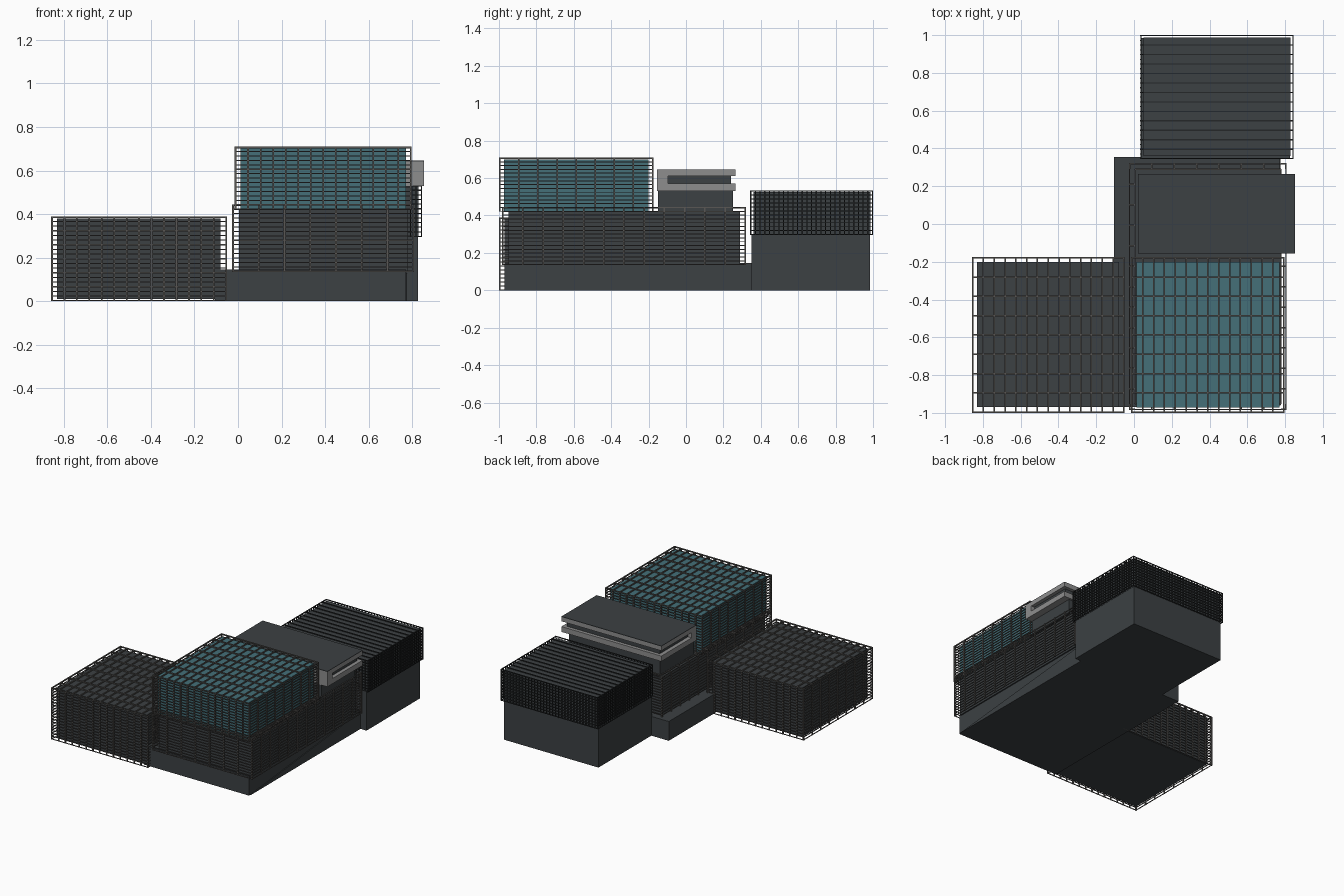
import bpy, bmesh
from mathutils import Vector

if "Cube" in bpy.data.objects:
    bpy.data.objects.remove(bpy.data.objects["Cube"])

def material(name, r, g, b):
    m = bpy.data.materials.new(name)
    m.diffuse_color = (r, g, b, 1)
    m.use_nodes = True
    m.node_tree.nodes["Principled BSDF"].inputs["Base Color"].default_value = m.diffuse_color
    return m

DARK = material("dark_cladding", 0.045, 0.052, 0.056)
TEAL = material("teal_glass", 0.058, 0.16, 0.19)
GREY = material("grey_band", 0.27, 0.27, 0.27)
METAL = material("metal_bars", 0.1, 0.095, 0.09)
BLACK = material("black_bars", 0.018, 0.02, 0.021)

def finish(name, bm, mat):
    bmesh.ops.recalc_face_normals(bm, faces=bm.faces)
    me = bpy.data.meshes.new(name)
    bm.to_mesh(me)
    bm.free()
    me.materials.append(mat)
    ob = bpy.data.objects.new(name, me)
    bpy.context.collection.objects.link(ob)
    return ob

def add_box(bm, lo, hi):
    lo, hi = Vector(lo), Vector(hi)
    vs = bmesh.ops.create_cube(bm, size=1)["verts"]
    for v in vs:
        v.co = Vector([(lo[i] + hi[i]) / 2 + v.co[i] * (hi[i] - lo[i]) for i in range(3)])

def box(name, lo, hi, mat):
    bm = bmesh.new()
    add_box(bm, lo, hi)
    return finish(name, bm, mat)

def steps(a, b, n):
    return [a + (b - a) * i / n for i in range(n + 1)]

def cage(name, lo, hi, nx, ny, nz, mat, roof_x=0, roof_y=0, rim=0, t=0.008, h=0.005):
    """Post-and-rail screen round a block; optional roof bars or a double top rim."""
    bm = bmesh.new()
    (x0, y0, z0), (x1, y1, z1) = lo, hi
    xa, xb, ya, yb = x0 + t / 2, x1 - t / 2, y0 + t / 2, y1 - t / 2
    r, q = t / 2, h / 2
    xs, ys = steps(xa, xb, nx), steps(ya, yb, ny)
    # posts
    for x in xs:
        for y in (ya, yb):
            add_box(bm, (x - r, y - r, z0), (x + r, y + r, z1))
    for y in ys[1:-1]:
        for x in (xa, xb):
            add_box(bm, (x - r, y - r, z0), (x + r, y + r, z1))
    # rails
    for z in steps(z0 + q, z1 - q, nz):
        for y in (ya, yb):
            add_box(bm, (xa, y - q, z - q), (xb, y + q, z + q))
        for x in (xa, xb):
            add_box(bm, (x - q, ya, z - q), (x + q, yb, z + q))
    # bars over the roof
    if roof_x:
        for x in steps(xa, xb, roof_x):
            add_box(bm, (x - r, ya, z1 - t), (x + r, yb, z1))
    if roof_y:
        for y in steps(ya, yb, roof_y):
            add_box(bm, (xa, y - r, z1 - t), (xb, y + r, z1))
    # inner top rim tied back to the outer one
    if rim:
        for y in (ya + rim, yb - rim):
            add_box(bm, (xa + rim, y - r, z1 - t), (xb - rim, y + r, z1))
        for x, s in ((xa, 1), (xb, -1)):
            add_box(bm, (x + s * rim - r, ya + rim, z1 - t), (x + s * rim + r, yb - rim, z1))
            for y in ys:
                add_box(bm, (min(x, x + s * rim), y - r, z1 - t),
                        (max(x, x + s * rim), y + r, z1))
        for x in xs:
            for y, s in ((ya, 1), (yb, -1)):
                add_box(bm, (x - r, min(y, y + s * rim), z1 - t),
                        (x + r, max(y, y + s * rim), z1))
    return finish(name, bm, mat)

# plinth and side ramp
box("plinth", (-0.105, -0.97, 0), (0.77, 0.355, 0.145), DARK)
bm = bmesh.new()
tri = [(-0.96, 0), (0.35, 0), (0.35, 0.13)]
face = bm.faces.new([bm.verts.new((0.765, y, z)) for y, z in tri])
ext = bmesh.ops.extrude_face_region(bm, geom=[face])["geom"]
for v in ext:
    if isinstance(v, bmesh.types.BMVert):
        v.co.x = 0.776
finish("side_ramp", bm, DARK)

# left block
box("left_block", (-0.83, -0.97, 0.01), (-0.08, -0.2, 0.38), DARK)
cage("left_screen", (-0.858, -1.0, 0), (-0.05, -0.175, 0.39), 14, 8, 18, METAL, 14, 8)

# middle block
box("middle_block", (0.005, -0.95, 0.14), (0.78, 0.29, 0.42), DARK)
cage("middle_screen", (-0.027, -0.985, 0.135), (0.808, 0.322, 0.445), 7, 12, 15, METAL, rim=0.027)

# teal upper block
box("teal_block", (0.012, -0.972, 0.42), (0.77, -0.2, 0.70), TEAL)
cage("teal_screen", (-0.015, -1.0, 0.42), (0.797, -0.175, 0.71), 14, 8, 14, METAL, 14, 8)

# rear block
box("rear_base", (0.04, 0.35, 0), (0.826, 0.985, 0.3), DARK)
box("rear_upper", (0.05, 0.36, 0.3), (0.828, 0.987, 0.526), DARK)
cage("rear_screen", (0.033, 0.343, 0.295), (0.845, 1.0, 0.533), 32, 26, 11, BLACK,
     roof_y=13, t=0.006)

# cantilevered box with a strip window round three sides
box("box_stem", (0.04, -0.15, 0.42), (0.80, 0.25, 0.53), DARK)
box("strip_window", (0.05, -0.12, 0.56), (0.825, 0.24, 0.62), DARK)
box("lower_band", (0.02, -0.155, 0.53), (0.853, 0.265, 0.57), GREY)
box("upper_band", (0.02, -0.155, 0.61), (0.853, 0.265, 0.642), GREY)
box("end_wall", (0.02, -0.155, 0.57), (0.853, -0.095, 0.61), GREY)
box("box_roof", (0.02, -0.155, 0.642), (0.853, 0.265, 0.646), DARK)
